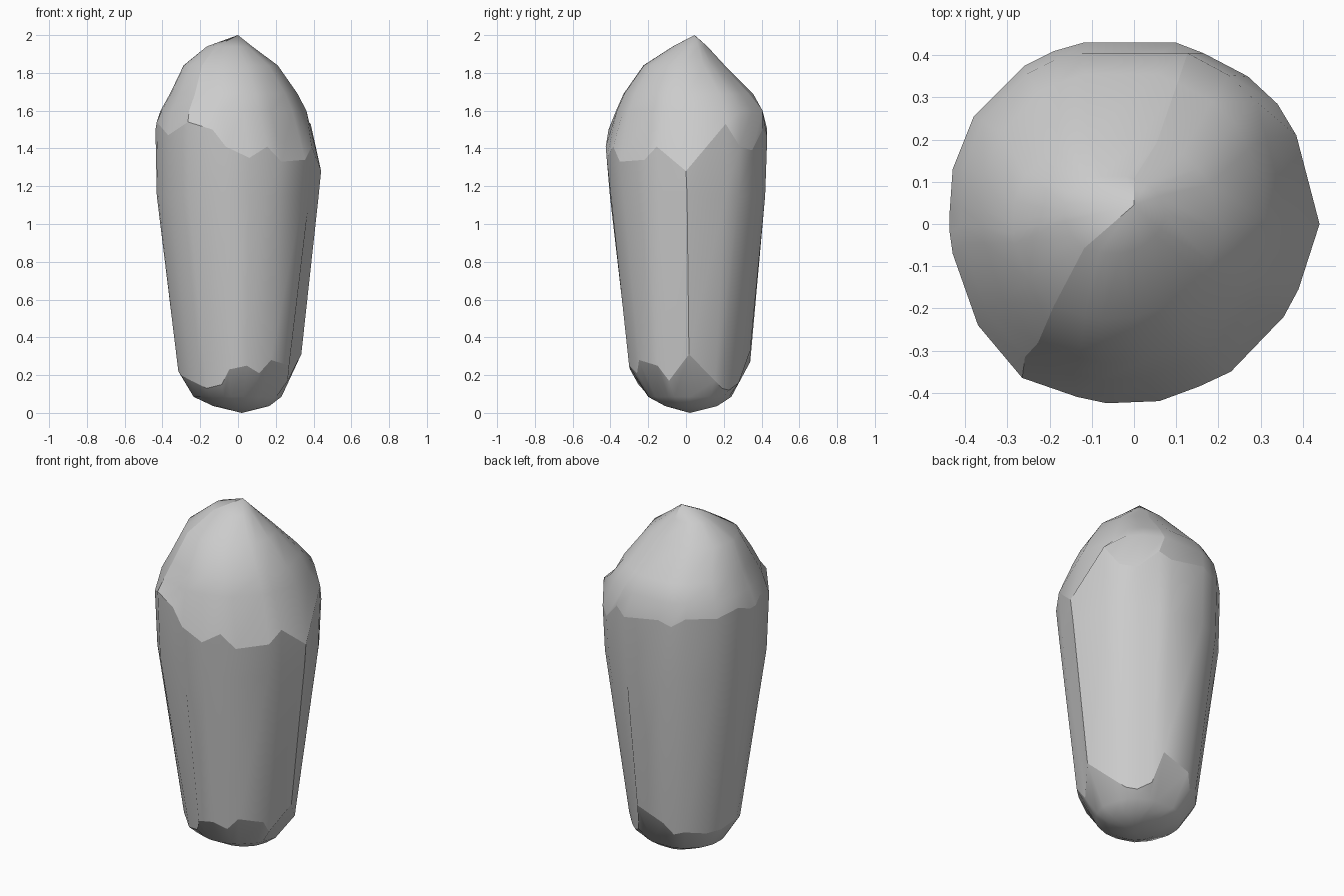
import bpy, bmesh, math

if "Cube" in bpy.data.objects:
    bpy.data.objects.remove(bpy.data.objects["Cube"])

# Shoulder outline: x, y, height of the upper jagged seam, height of the lower one
OUTLINE = [
    (.44, 0, 1.28, .31), (.385, .21, 1.53, .17), (.34, .285, 1.41, .13), (.27, .35, 1.39, .12),
    (.165, .405, 1.50, .16), (.10, .43, 1.46, .33), (-.12, .43, 1.50, .27), (-.19, .41, 1.47, .20),
    (-.26, .375, 1.52, .22), (-.38, .255, 1.51, .20), (-.43, .13, 1.54, .20), (-.437, .03, 1.50, .22),
    (-.437, -.02, 1.50, .22), (-.43, -.07, 1.54, .20), (-.37, -.24, 1.47, .17), (-.265, -.365, 1.54, .13),
    (-.135, -.41, 1.50, .15), (-.065, -.425, 1.41, .23), (.06, -.42, 1.35, .25), (.155, -.385, 1.41, .21),
    (.23, -.35, 1.33, .28), (.355, -.22, 1.34, .25), (.39, -.155, 1.41, .17)]
BOX = (-.437, .44, -.425, .43)


def remap(v, lo, hi, a, b):
    return a + (v - lo) / (hi - lo) * (b - a)


def ring(bm, box, z):
    """Outline fitted to x/y limits; z is a height or the outline column to read it from."""
    pts = []
    for p in OUTLINE:
        pts.append(bm.verts.new((remap(p[0], BOX[0], BOX[1], box[0], box[1]),
                                 remap(p[1], BOX[2], BOX[3], box[2], box[3]),
                                 p[int(z[1:])] if isinstance(z, str) else z)))
    return pts


bm = bmesh.new()
# Rings from bottom to top
rings = [ring(bm, b, z) for b, z in (
    ((-.13, .165, -.11, .165), .036),
    ((-.235, .23, -.20, .24), .085),
    ((-.33, .335, -.305, .34), "c3"),
    ((-.43, .427, -.403, .419), 1.15),
    (BOX, "c2"),
    ((-.41, .362, -.37, .405), 1.60),
    ((-.36, .315, -.33, .355), 1.69),
    ((-.288, .21, -.225, .205), 1.84),
    ((-.165, .075, -.07, .113), 1.94))]
n = len(OUTLINE)

# Low notches of the bottom seam lie further in; the back right shoulder is fuller
for v in rings[2]:
    f = remap(min(v.co.z, .25), .11, .25, .80, 1.0)
    v.co.x *= f
    v.co.y *= f
for i in (2, 3, 4):
    rings[5][i].co.x *= 1.06
    rings[5][i].co.y *= 1.06

for low, high in zip(rings, rings[1:]):
    for i in range(n):
        j = (i + 1) % n
        bm.faces.new((low[i], low[j], high[j], high[i]))

# Pointed ends
foot, tip = bm.verts.new((.02, .02, 0)), bm.verts.new((0, .045, 2.0))
for i in range(n):
    j = (i + 1) % n
    bm.faces.new((foot, rings[0][j], rings[0][i]))
    bm.faces.new((tip, rings[-1][i], rings[-1][j]))
bmesh.ops.recalc_face_normals(bm, faces=bm.faces)


def sharpen(a, b):
    edge = bm.edges.get((a, b))
    if edge:
        edge.smooth = False


# Jagged seams around the body, and the crease down its right side
for r in (rings[2], rings[4]):
    for i in range(n):
        sharpen(r[i], r[(i + 1) % n])
for k in (2, 3):
    sharpen(rings[k][0], rings[k + 1][0])
# Crease over the cap, from front left to back right
for col in (4, 15):
    for k in range(4, len(rings) - 1):
        sharpen(rings[k][col], rings[k + 1][col])
    sharpen(rings[-1][col], tip)

mesh = bpy.data.meshes.new("crystal")
bm.to_mesh(mesh)
bm.free()
obj = bpy.data.objects.new("crystal", mesh)
bpy.context.collection.objects.link(obj)
bpy.context.view_layer.objects.active = obj
obj.select_set(True)
bpy.ops.object.shade_smooth_by_angle(angle=math.radians(45), keep_sharp_edges=True)
